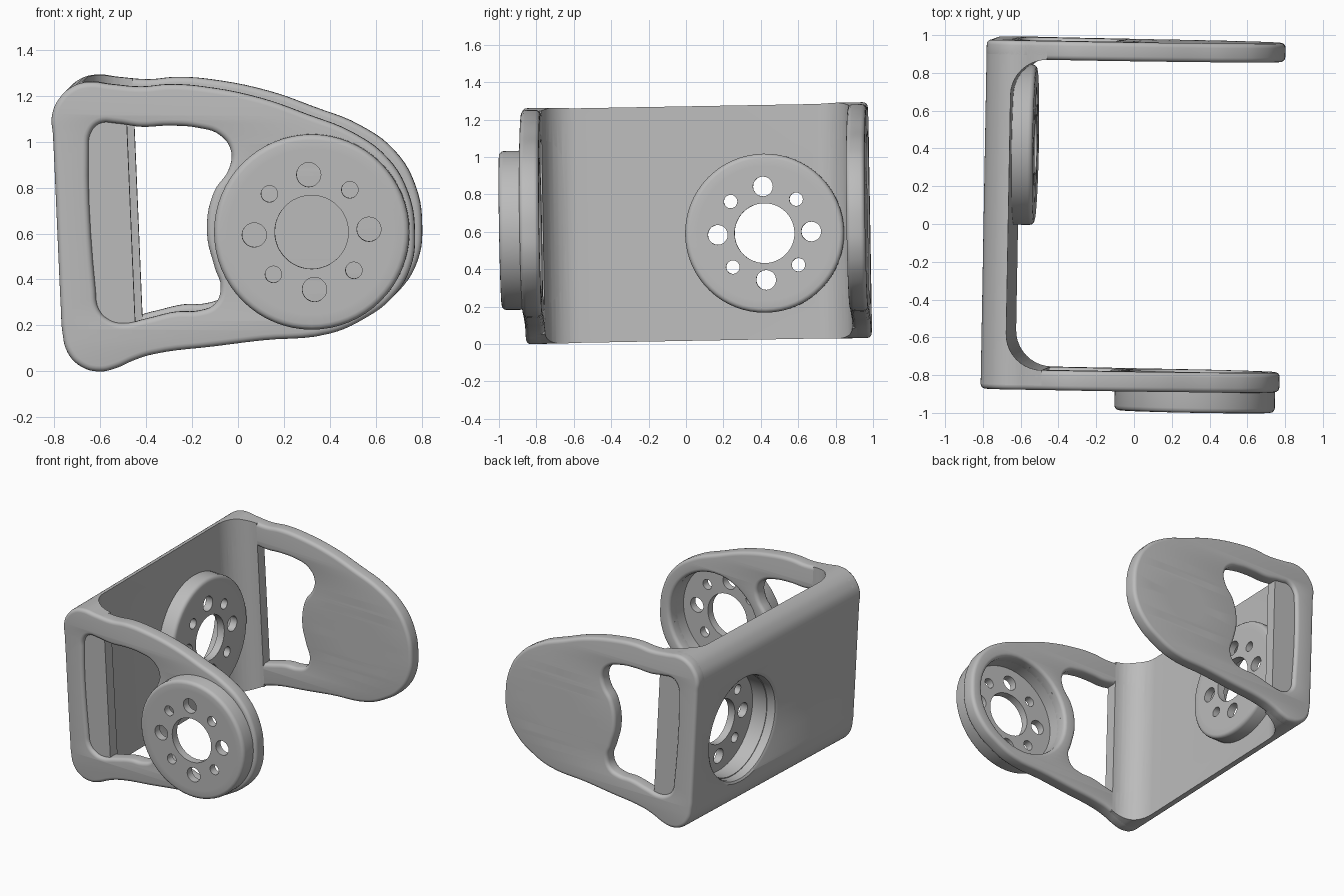
import bpy, bmesh, math

cube = bpy.data.objects.get("Cube")
if cube:
    bpy.data.objects.remove(cube)

GREY = (0.5, 0.5, 0.5, 1.0)
mat = bpy.data.materials.new("light_grey")
mat.use_nodes = True
mat.diffuse_color = GREY
mat.node_tree.nodes["Principled BSDF"].inputs["Base Color"].default_value = GREY

TILT, LEAN = 0.018, 0.042                 # slight turn of the whole bracket
WALL_IN, FRONT_OUT, FRONT_IN = -0.638, -0.876, -0.771
BACK_IN, BACK_OUT = 0.872, 0.972
HUB = (0.338, 0.624)                      # hub axis on the side plates
ROUND = 0.025

# Side silhouette and window of the plates (x, z)
OUTLINE = [(-.81, 1.11), (-.78, 1.185), (-.72, 1.24), (-.65, 1.26), (-.55, 1.25), (-.42, 1.24),
           (-.3, 1.25), (-.15, 1.24), (.1, 1.19), (.3, 1.12), (.5, 1.04), (.65, .93), (.74, .78),
           (.77, .6), (.75, .45), (.67, .32), (.55, .23), (.4, .165), (.1, .135), (-.1, .11),
           (-.37, .075), (-.45, .05), (-.53, .015), (-.6, 0), (-.68, .02), (-.74, .08),
           (-.765, .18), (-.77, .26), (-.805, 1.03)]
WINDOW = [(-.65, .96), (-.64, 1.04), (-.6, 1.08), (-.53, 1.08), (-.42, 1.065), (-.3, 1.07),
          (-.17, 1.06), (-.08, 1.03), (-.03, .96), (-.04, .88), (-.105, .78), (-.135, .61),
          (-.1, .45), (-.075, .37), (-.1, .295), (-.17, .265), (-.27, .26), (-.4, .23),
          (-.5, .21), (-.56, .225), (-.605, .27), (-.62, .36)]
OUTLINE = [(x + .015, z + .015) for x, z in OUTLINE]
WINDOW = [(x + .015, z + .015) for x, z in WINDOW]


def circle(r, cx=0, cy=0, n=48):
    return [(cx + r * math.cos(math.tau * i / n), cy + r * math.sin(math.tau * i / n)) for i in range(n)]


def ring_of_circles(r, dist, count, turn, centre=(0, 0)):
    angles = [turn + math.tau * i / count for i in range(count)]
    return [circle(r, centre[0] + dist * math.cos(a), centre[1] + dist * math.sin(a), 20) for a in angles]


def slab(thick, smooth_loops=(), loops=(), rounding=0.0):
    """Filled 2D outline with holes, as a bmesh centred on its own z."""
    cu = bpy.data.curves.new("slab", "CURVE")
    cu.dimensions, cu.fill_mode = "2D", "BOTH"
    cu.extrude = thick / 2 - rounding
    cu.bevel_depth, cu.offset, cu.bevel_resolution = rounding, -rounding, 3
    for pts in smooth_loops:
        sp = cu.splines.new("BEZIER")
        sp.bezier_points.add(len(pts) - 1)
        for p, (x, y) in zip(sp.bezier_points, pts):
            p.co = (x, y, 0)
            p.handle_left_type = p.handle_right_type = "AUTO"
        sp.use_cyclic_u, sp.resolution_u = True, 5
    for pts in loops:
        sp = cu.splines.new("POLY")
        sp.points.add(len(pts) - 1)
        for p, (x, y) in zip(sp.points, pts):
            p.co = (x, y, 0, 1)
        sp.use_cyclic_u = True
    ob = bpy.data.objects.new("slab", cu)
    bpy.context.collection.objects.link(ob)
    bpy.context.view_layer.update()
    me = bpy.data.meshes.new_from_object(ob.evaluated_get(bpy.context.evaluated_depsgraph_get()))
    bpy.data.objects.remove(ob)
    bm = bmesh.new()
    bm.from_mesh(me)
    bmesh.ops.remove_doubles(bm, verts=bm.verts, dist=1e-5)
    return bm


def lathe(profile):
    """Closed (radius, height) profile turned about z."""
    bm = bmesh.new()
    vs = [bm.verts.new((r, 0, h)) for r, h in profile]
    es = [bm.edges.new((vs[i], vs[(i + 1) % len(vs)])) for i in range(len(vs))]
    bmesh.ops.spin(bm, geom=vs + es, cent=(0, 0, 0), axis=(0, 0, 1), angle=math.tau, steps=64)
    bmesh.ops.remove_doubles(bm, verts=bm.verts, dist=1e-5)
    return bm


# Placements: local (x, y, height) to bracket (along, up, across)
def on_plate(mid):
    return lambda p: (p.x, p.y, mid + p.z)


def on_front_hub(p):
    return HUB[0] + p.x, HUB[1] + p.y, FRONT_OUT - p.z


def on_wall_hub(p):
    up = 0.585 + p.y
    return WALL_IN + p.z - LEAN * (up - 0.6), up, 0.41 + p.x


def make(name, bm, place):
    for v in bm.verts:
        a, b, c = place(v.co)
        v.co = (a + TILT * c, c - TILT * (a + b - 0.6), b + TILT * c)
    bmesh.ops.recalc_face_normals(bm, faces=bm.faces)
    me = bpy.data.meshes.new(name)
    bm.to_mesh(me)
    bm.free()
    me.materials.append(mat)
    ob = bpy.data.objects.new(name, me)
    bpy.context.collection.objects.link(ob)
    return ob


def cut(ob, cutter, operation="DIFFERENCE"):
    mod = ob.modifiers.new("cut", "BOOLEAN")
    mod.object, mod.operation, mod.solver = cutter, operation, "EXACT"
    bpy.context.view_layer.update()
    me = bpy.data.meshes.new_from_object(ob.evaluated_get(bpy.context.evaluated_depsgraph_get()))
    ob.modifiers.clear()
    ob.data = me
    bpy.data.objects.remove(cutter)


parts = []

# Side plates with rounded edges
front = make("front_plate", slab(FRONT_IN - FRONT_OUT, [OUTLINE, WINDOW], [circle(.36, *HUB)], ROUND),
             on_plate((FRONT_IN + FRONT_OUT) / 2))
back = make("back_plate", slab(BACK_OUT - BACK_IN, [OUTLINE, WINDOW], rounding=ROUND),
            on_plate((BACK_IN + BACK_OUT) / 2))
screw_holes = ring_of_circles(.025, .275, 8, .04, HUB)
cut(back, make("hole_cutter", slab(.4, loops=[circle(.15, *HUB)] + screw_holes), on_plate(BACK_IN)))
parts += [front, back]

# Rear wall with large inner fillets running into the plates
FILLET, STEPS = 0.19, 10
fx = WALL_IN + FILLET
section = [(-.9, FRONT_OUT + ROUND), (fx, FRONT_OUT + ROUND)]
for cy, start in ((FRONT_IN + FILLET, 1.5), (BACK_IN - FILLET, 1.0)):
    for i in range(STEPS + 1):
        a = math.pi * (start - 0.5 * i / STEPS)
        section.append((fx + FILLET * math.cos(a), cy + FILLET * math.sin(a)))
section += [(fx, BACK_OUT - ROUND), (-.9, BACK_OUT - ROUND)]
bm = bmesh.new()
face = bm.faces.new([bm.verts.new((x, y, -.1)) for x, y in section])
grown = bmesh.ops.extrude_face_region(bm, geom=[face])["geom"]
bmesh.ops.translate(bm, verts=[g for g in grown if isinstance(g, bmesh.types.BMVert)], vec=(0, 0, 1.5))
wall = make("rear_wall", bm, lambda p: (p.x - LEAN * (p.z - 0.6), p.z, p.y))
cut(wall, make("outline_cutter", slab(3, [OUTLINE]), on_plate(0)), "INTERSECT")
cut(wall, make("window_cutter", slab(3, [WINDOW]), on_plate(0)))
mouth = [(0, .06), (.365, .06), (.365, -.1), (.372, -.12), (.39, -.132), (.41, -.138), (.41, -.3), (0, -.3)]
cut(wall, make("cup_cutter", lathe(mouth), on_wall_hub))
parts.append(wall)

# Hollow hubs: a rounded rim and a drilled face
RIM = [(.36, -.06), (.425, -.06), (.425, .085), (.421, .098), (.412, .107), (.4, .11), (.36, .11)]
for name, place, turn in (("front_hub", on_front_hub, .05), ("wall_hub", on_wall_hub, .018)):
    parts.append(make(name + "_rim", lathe(RIM), place))
    holes = ring_of_circles(.053, .25, 4, turn) + ring_of_circles(.036, .248, 4, turn + math.pi / 4)
    disc = slab(.055, loops=[circle(.365), circle(.16)] + holes)
    bmesh.ops.translate(disc, verts=disc.verts, vec=(0, 0, .11 - .0275))
    parts.append(make(name + "_face", disc, place))

# Smooth shading with sharp edges kept
bpy.ops.object.select_all(action="DESELECT")
for ob in parts:
    ob.select_set(True)
    bpy.context.view_layer.objects.active = ob
bpy.ops.object.shade_smooth_by_angle(angle=math.radians(35))
